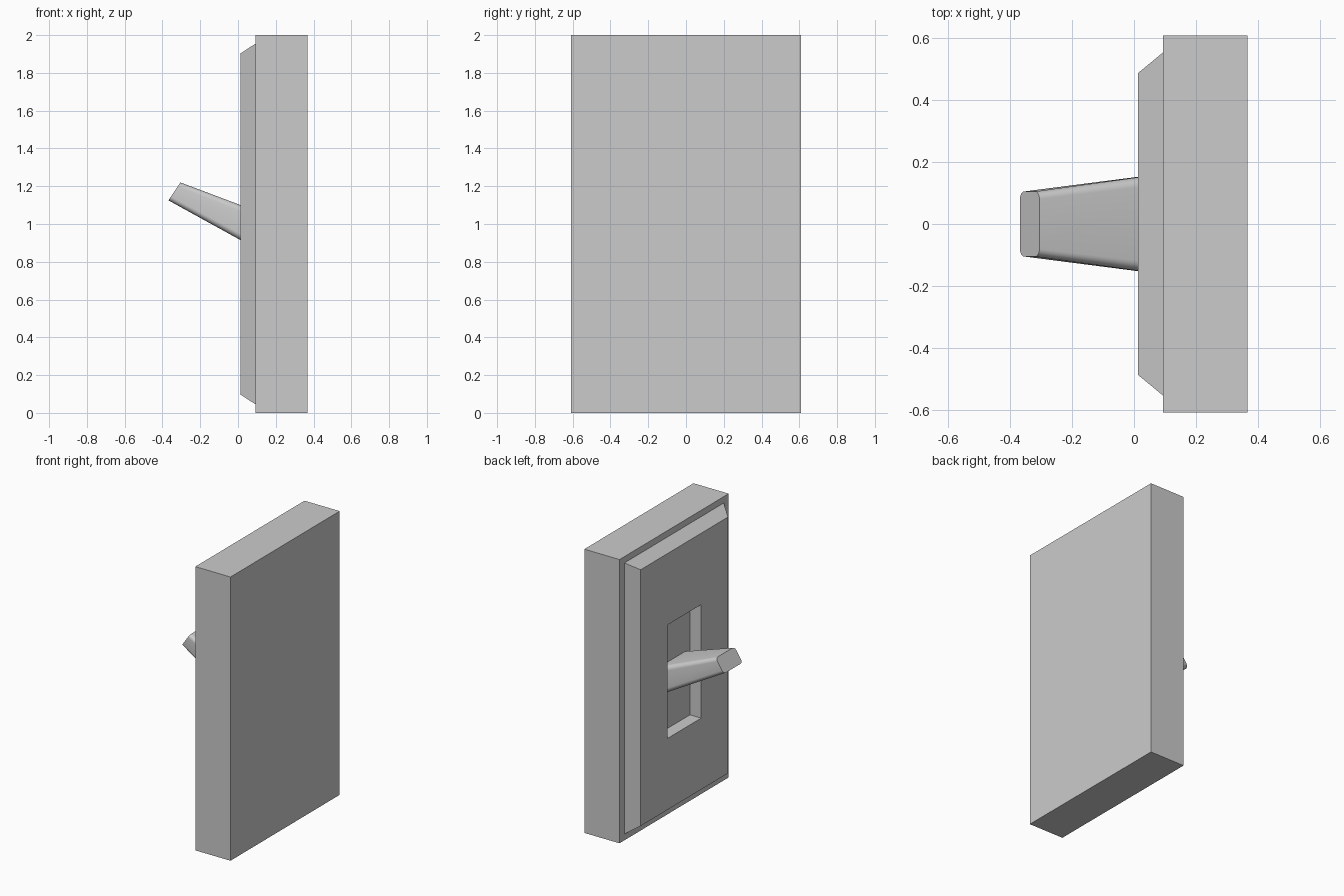
import bpy, bmesh
from math import sin, cos, pi, radians
from mathutils import Vector

cube = bpy.data.objects.get("Cube")
if cube:
    bpy.data.objects.remove(cube, do_unlink=True)

grey = bpy.data.materials.new("plain grey")
grey.use_nodes = True
colour = (0.6, 0.6, 0.6, 1)
grey.diffuse_color = colour
grey.node_tree.nodes["Principled BSDF"].inputs["Base Color"].default_value = colour


def loft(name, loops):
    """Join successive closed loops with quads and cap both ends."""
    bm = bmesh.new()
    rings = [[bm.verts.new(p) for p in loop] for loop in loops]
    n = len(rings[0])
    for a, b in zip(rings, rings[1:]):
        for i in range(n):
            j = (i + 1) % n
            bm.faces.new((a[i], a[j], b[j], b[i]))
    bm.faces.new(rings[0])
    bm.faces.new(rings[-1])
    bmesh.ops.recalc_face_normals(bm, faces=bm.faces)
    mesh = bpy.data.meshes.new(name)
    bm.to_mesh(mesh)
    bm.free()
    mesh.materials.append(grey)
    obj = bpy.data.objects.new(name, mesh)
    bpy.context.collection.objects.link(obj)
    return obj


def rectangle(x, half_y, half_z):
    return [(x, sy * half_y, 1 + sz * half_z)
            for sy, sz in ((-1, -1), (1, -1), (1, 1), (-1, 1))]


def rounded_section(low, high, half_y, radius, steps=6):
    """Rounded rectangle between a low and a high (x, z) point."""
    low, high = Vector((low[0], 0, low[1])), Vector((high[0], 0, high[1]))
    centre, up = (low + high) / 2, (high - low).normalized()
    half_up = (high - low).length / 2
    points = []
    for corner, (sy, su) in enumerate(((1, 1), (-1, 1), (-1, -1), (1, -1))):
        for k in range(steps + 1):
            a = (corner + k / steps) * pi / 2
            y = sy * (half_y - radius) + radius * cos(a)
            u = su * (half_up - radius) + radius * sin(a)
            points.append(centre + up * u + Vector((0, y, 0)))
    return points


# Wall box, bevelled cover plate and recessed slot in one continuous shell
loft("switch_housing", [
    rectangle(0.367, 0.608, 1.0),
    rectangle(0.093, 0.608, 1.0),
    rectangle(0.093, 0.553, 0.955),
    rectangle(0.013, 0.487, 0.903),
    rectangle(0.013, 0.187, 0.4),
    rectangle(0.1, 0.187, 0.4),
])

# Tapered toggle, tilted upward, rooted inside the slot floor
lever = loft("toggle_lever", [
    rounded_section((0.12, 0.856), (0.12, 1.06), 0.166, 0.035),
    rounded_section((-0.368, 1.125), (-0.305, 1.22), 0.105, 0.025),
])
bpy.ops.object.select_all(action='DESELECT')
lever.select_set(True)
bpy.context.view_layer.objects.active = lever
bpy.ops.object.shade_smooth_by_angle(angle=radians(30))
